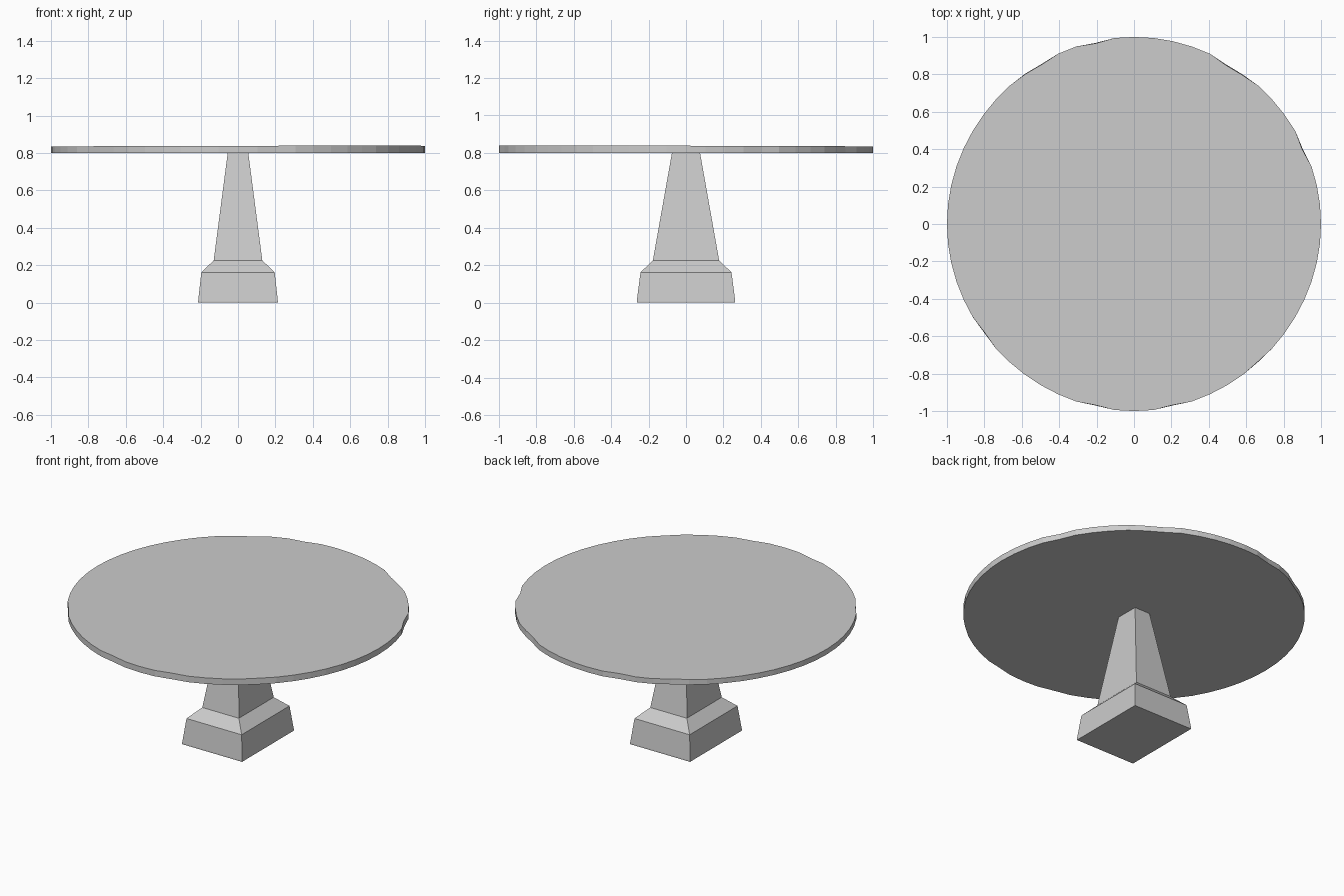
import bpy, bmesh, math

if "Cube" in bpy.data.objects:
    bpy.data.objects.remove(bpy.data.objects["Cube"])


def loft(name, rings):
    """Skin a stack of matching closed rings and cap both ends."""
    bm = bmesh.new()
    loops = [[bm.verts.new(p) for p in ring] for ring in rings]
    n = len(loops[0])
    for a, b in zip(loops, loops[1:]):
        for i in range(n):
            j = (i + 1) % n
            bm.faces.new((a[i], a[j], b[j], b[i]))
    bm.faces.new(loops[0][::-1])
    bm.faces.new(loops[-1])
    bmesh.ops.recalc_face_normals(bm, faces=bm.faces[:])
    mesh = bpy.data.meshes.new(name)
    bm.to_mesh(mesh)
    bm.free()
    obj = bpy.data.objects.new(name, mesh)
    bpy.context.collection.objects.link(obj)
    return obj


def rect(hx, hy, z):
    return [(-hx, -hy, z), (hx, -hy, z), (hx, hy, z), (-hx, hy, z)]


# Plinth and tapering rectangular column
loft("plinth", [rect(0.213, 0.263, 0), rect(0.213, 0.263, 0.008),
                rect(0.196, 0.243, 0.162), rect(0.13, 0.177, 0.225)])
loft("column", [rect(0.13, 0.177, 0.225), rect(0.055, 0.075, 0.80)])

# Round slab with a chipped, slightly uneven rim
SEGMENTS = 60
chips = {24: 0.984, 54: 0.985, 60: 0.981, 102: 0.987, 120: 0.985,
         126: 0.990, 216: 0.987, 258: 0.990, 282: 0.990, 312: 0.990}


def rim(z, depth, tilt):
    ring = []
    for i in range(SEGMENTS):
        deg = i * 360 // SEGMENTS
        a = math.radians(deg)
        wave = 1 - 0.003 * (1 - math.cos(4 * a))
        r = wave if deg not in chips else 1 - depth * (1 - chips[deg])
        x, y = r * math.cos(a), r * math.sin(a)
        ring.append((x, y, z + tilt * (x - y)))
    return ring


loft("table_top", [rim(0.80, 0.8, 0), rim(0.836, 1.0, 0.002)])
